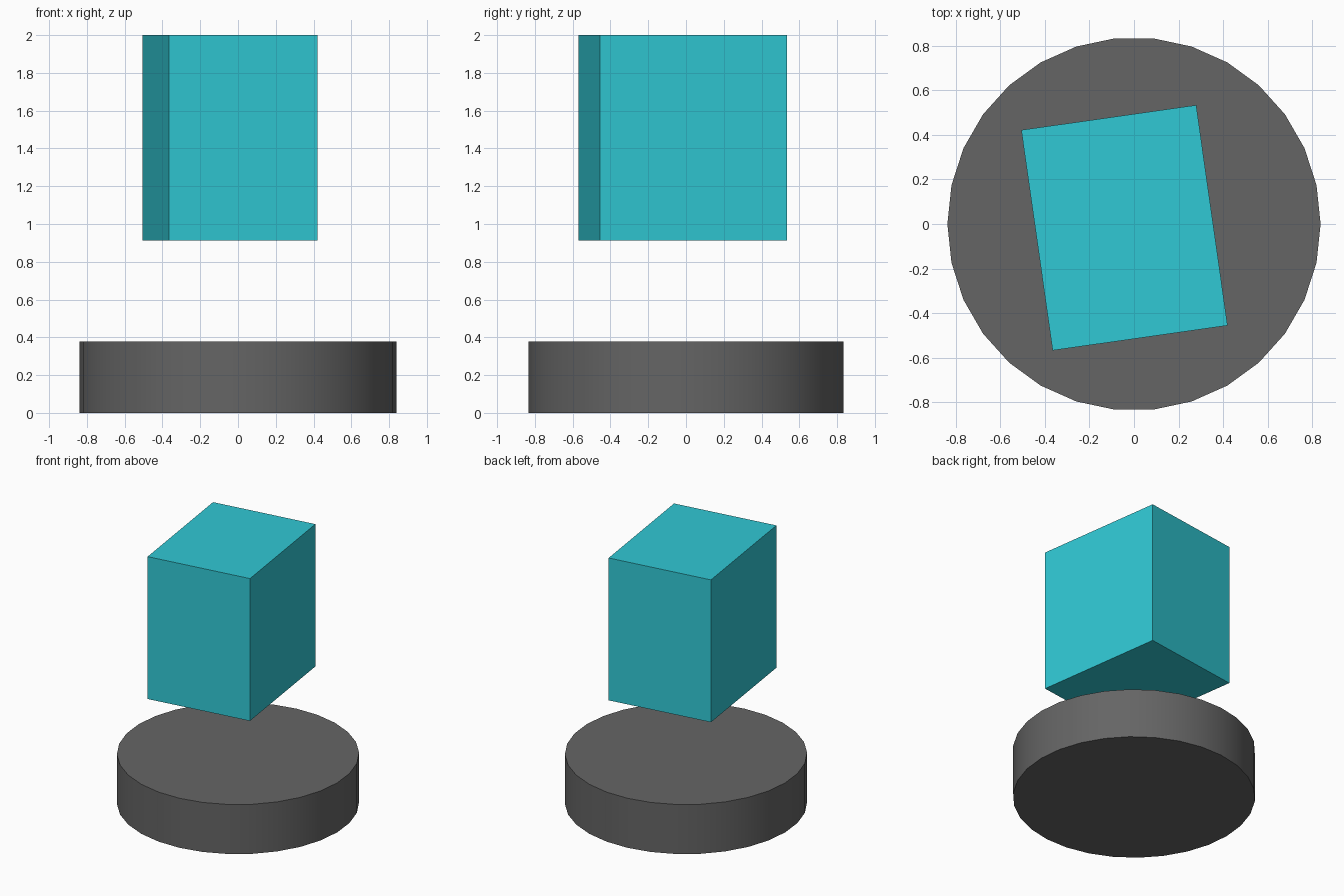
import bpy
from math import pi, radians

if "Cube" in bpy.data.objects:
    bpy.data.objects.remove(bpy.data.objects["Cube"])


def paint(obj, name, rgb):
    mat = bpy.data.materials.new(name)
    mat.diffuse_color = (*rgb, 1)
    mat.use_nodes = True
    mat.node_tree.nodes["Principled BSDF"].inputs["Base Color"].default_value = mat.diffuse_color
    obj.data.materials.append(mat)


# Round base: 30-sided disc with a corner on the x axis
R, H = 0.838, 0.378
bpy.ops.mesh.primitive_cylinder_add(vertices=30, radius=R, depth=H,
                                    location=(0, 0, H / 2), rotation=(0, 0, pi / 2))
base = bpy.context.object
base.name = "round_base"
bpy.ops.object.shade_smooth_by_angle(angle=radians(30))
paint(base, "dark_grey", (0.13, 0.13, 0.13))

# Floating block, turned slightly about the vertical
BOTTOM, TOP = 0.913, 2.0
bpy.ops.mesh.primitive_cube_add(size=1, location=(-0.043, -0.017, (BOTTOM + TOP) / 2),
                                rotation=(0, 0, radians(8.1)))
block = bpy.context.object
block.name = "floating_block"
block.scale = (0.794, 1.0, TOP - BOTTOM)
paint(block, "turquoise", (0.03, 0.58, 0.66))
